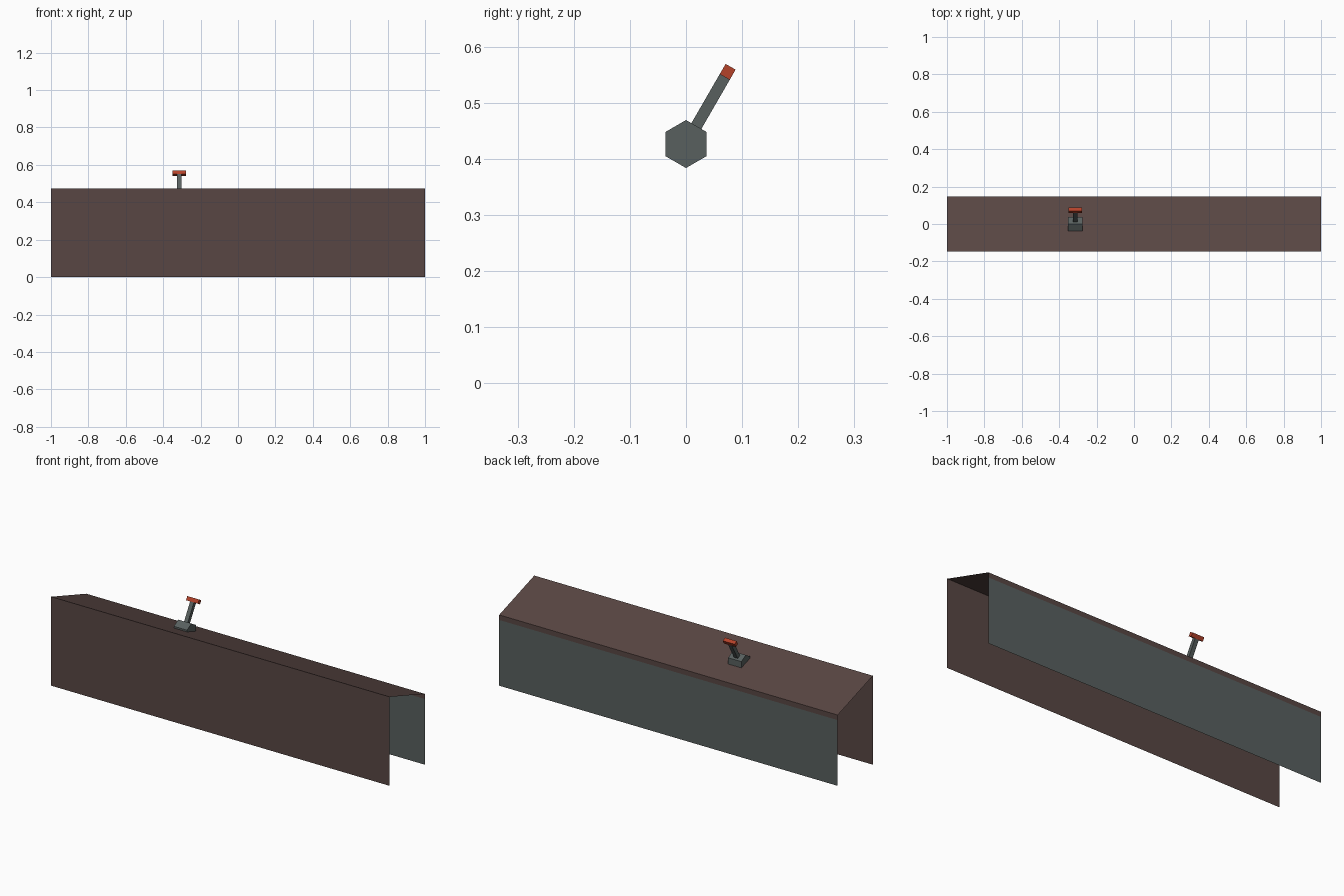
import bpy, bmesh, math
from mathutils import Matrix, Vector

if "Cube" in bpy.data.objects:
    bpy.data.objects.remove(bpy.data.objects["Cube"])


def material(name, rgb):
    m = bpy.data.materials.new(name)
    m.diffuse_color = (*rgb, 1.0)
    m.use_nodes = True
    m.node_tree.nodes["Principled BSDF"].inputs["Base Color"].default_value = m.diffuse_color
    return m


BROWN = material("dark brown", (0.098, 0.061, 0.056))
GREY = material("slate grey", (0.098, 0.117, 0.114))
RED = material("brick red", (0.456, 0.054, 0.023))


def finish(name, bm, mats):
    mesh = bpy.data.meshes.new(name)
    bm.to_mesh(mesh)
    bm.free()
    for m in mats:
        mesh.materials.append(m)
    ob = bpy.data.objects.new(name, mesh)
    bpy.context.collection.objects.link(ob)
    return ob


def prism(bm, profile, x0, x1, caps):
    """Sweep a (y, z) profile along x; caps also closes the loop and ends."""
    a = [bm.verts.new((x0, y, z)) for y, z in profile]
    b = [bm.verts.new((x1, y, z)) for y, z in profile]
    n = len(profile)
    faces = [bm.faces.new((a[i], a[(i + 1) % n], b[(i + 1) % n], b[i]))
             for i in range(n if caps else n - 1)]
    if caps:
        bm.faces.new(a)
        bm.faces.new(b)
        bmesh.ops.recalc_face_normals(bm, faces=bm.faces)
    return faces


# Thin open housing: front, sloping top, rear lip, rear panel
D, FRONT_Z, BACK_Z, LIP = 0.148, 0.475, 0.378, 0.027
bm = bmesh.new()
faces = prism(bm, [(-D, 0), (-D, FRONT_Z), (D, BACK_Z), (D, BACK_Z - LIP), (D, 0)],
              -1, 1, False)
faces[-1].material_index = 1
bm.normal_update()
if faces[0].normal.y > 0:
    bmesh.ops.reverse_faces(bm, faces=bm.faces)
finish("housing", bm, [BROWN, GREY])

# Hexagonal pivot lying along x, half sunk in the slope
PX, PZ, R = -0.314, (FRONT_Z + BACK_Z) / 2, 0.0427
bm = bmesh.new()
hexagon = [(R * math.sin(k * math.pi / 3), PZ + R * math.cos(k * math.pi / 3))
           for k in range(6)]
prism(bm, hexagon, PX - 0.039, PX + 0.039, True)
finish("lever_pivot", bm, [GREY])


# Lever parts are boxes along an axis leaning 30 degrees backwards
def lever_box(name, size_x, size_y, start, end, mat):
    bm = bmesh.new()
    bmesh.ops.create_cube(bm, size=1)
    bm.transform(Matrix.Translation(Vector((PX, 0, PZ)))
                 @ Matrix.Rotation(math.radians(-30), 4, 'X')
                 @ Matrix.Translation(Vector((0, 0, (start + end) / 2)))
                 @ Matrix.Diagonal((size_x, size_y, end - start, 1)))
    finish(name, bm, [mat])


lever_box("lever_stick", 0.022, 0.0205, 0.0, 0.138, GREY)
lever_box("lever_handle", 0.07, 0.0205, 0.138, 0.159, RED)
